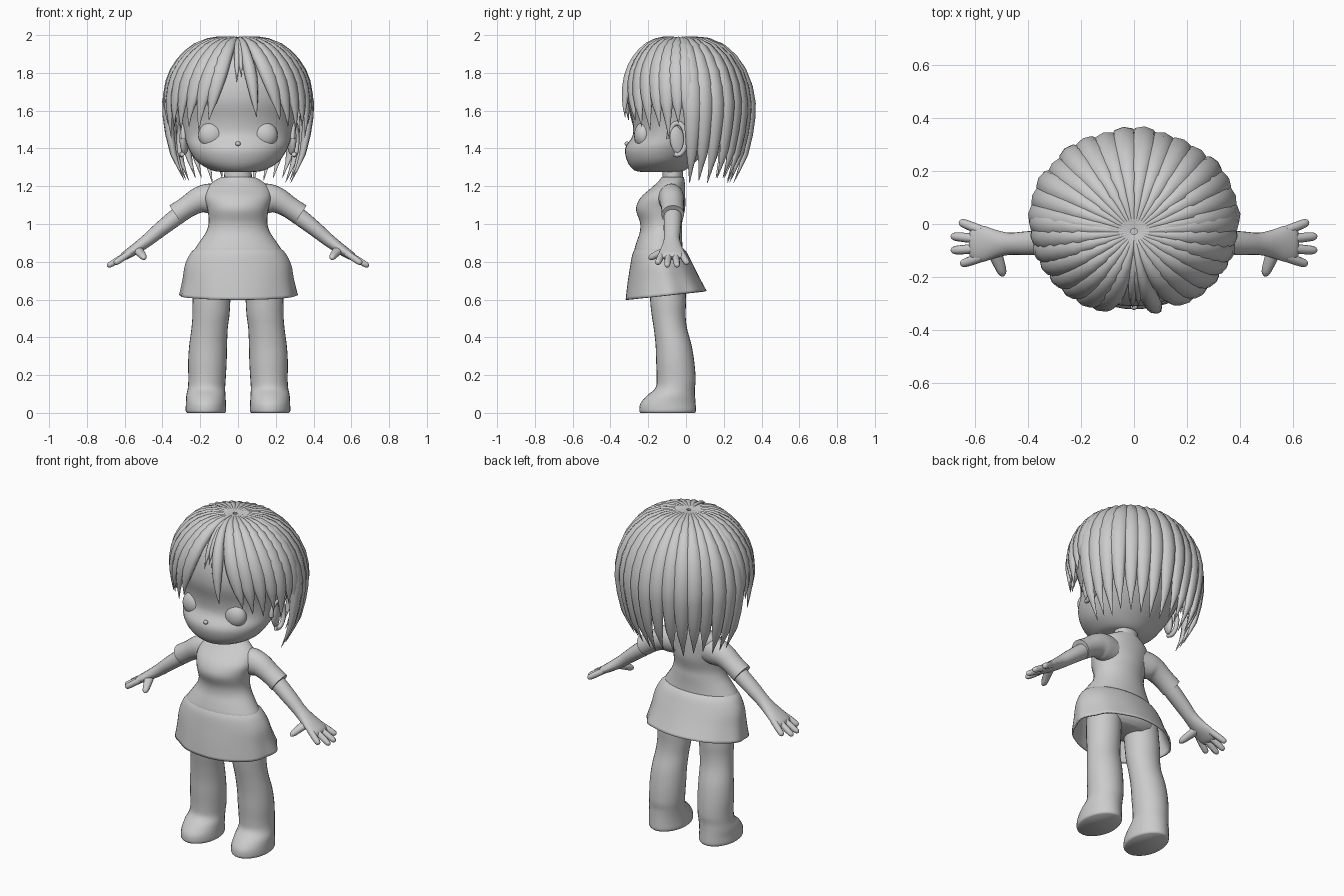
import bpy, math, random
from mathutils import Vector as V

if "Cube" in bpy.data.objects:
    bpy.data.objects.remove(bpy.data.objects["Cube"])

random.seed(4)
mat = bpy.data.materials.new("plain grey")
mat.diffuse_color = (0.6, 0.6, 0.6, 1)
mat.use_nodes = True
mat.node_tree.nodes["Principled BSDF"].inputs["Base Color"].default_value = mat.diffuse_color


def smooth(rows, k=4):
    """Catmull-Rom refinement of a table of number rows."""
    out = []
    for i in range(len(rows) - 1):
        p = [rows[max(0, min(len(rows) - 1, i + d))] for d in (-1, 0, 1, 2)]
        for j in range(k):
            t = j / k
            out.append([0.5 * (2 * b + (c - a) * t + (2 * a - 5 * b + 4 * c - d) * t * t
                               + (3 * b - a - 3 * c + d) * t ** 3) for a, b, c, d in zip(*p)])
    return out + [list(rows[-1])]


def finish(ob, mirror=False, angle=50):
    ob.data.materials.append(mat)
    if mirror:
        ob.modifiers.new("Mirror", 'MIRROR')
    bpy.ops.object.select_all(action='DESELECT')
    ob.select_set(True)
    bpy.context.view_layer.objects.active = ob
    bpy.ops.object.shade_smooth_by_angle(angle=math.radians(angle))
    return ob


def loft(name, rings, n=24, caps=(True, True), mirror=False, wave=None, angle=50):
    """Skin a list of rings, each (centre, half axis, half axis)."""
    verts, faces = [], []
    for i, (c, u, v) in enumerate(rings):
        for j in range(n):
            a = math.tau * j / n
            k = 1 + (wave(i / (len(rings) - 1), a) if wave else 0)
            verts.append(c + (u * math.cos(a) + v * math.sin(a)) * k)
    for i in range(len(rings) - 1):
        for j in range(n):
            a, b = i * n + j, i * n + (j + 1) % n
            faces.append((a, b, b + n, a + n))
    if caps[0]:
        faces.append(tuple(reversed(range(n))))
    if caps[1]:
        faces.append(tuple(range(len(verts) - n, len(verts))))
    me = bpy.data.meshes.new(name)
    me.from_pydata(verts, [], faces)
    ob = bpy.data.objects.new(name, me)
    bpy.context.collection.objects.link(ob)
    return finish(ob, mirror, angle)


def upright(rows, k=4):
    """Rows of (z, centre x, centre y, half width, half depth)."""
    return [(V((x, y, z)), V((w, 0, 0)), V((0, d, 0))) for z, x, y, w, d in smooth(rows, k)]


def along(rows, across, k=4):
    """Rows of (x, y, z, half width, half thickness) followed as a path."""
    rows = smooth(rows, k)
    pts = [V(r[:3]) for r in rows]
    rings = []
    for i, r in enumerate(rows):
        t = (pts[min(i + 1, len(pts) - 1)] - pts[max(i - 1, 0)]).normalized()
        u = across[i] if isinstance(across, list) else V(across)
        u = (u - t * u.dot(t)).normalized()
        rings.append((pts[i], u * r[3], t.cross(u) * r[4]))
    return rings


def ball(name, loc, scale, rot=(0, 0, 0), mirror=True):
    bpy.ops.mesh.primitive_uv_sphere_add(segments=24, ring_count=14, radius=1, location=loc, rotation=rot)
    ob = bpy.context.object
    ob.name = name
    ob.scale = scale
    bpy.ops.object.transform_apply(location=True, rotation=True, scale=True)
    return finish(ob, mirror)


# Head, face and neck
loft("head", upright([
    (1.275, 0, -.14, .08, .09), (1.285, 0, -.14, .14, .135), (1.33, 0, -.13, .215, .18),
    (1.40, 0, -.10, .262, .222), (1.47, 0, -.05, .285, .232), (1.55, 0, -.02, .305, .265),
    (1.65, 0, -.01, .33, .30), (1.75, 0, 0, .33, .305), (1.85, 0, 0, .29, .27),
    (1.93, 0, 0, .19, .18), (1.96, 0, 0, .07, .07)]), 40)
ball("eye", (.14, -.225, 1.47), (.07, .05, .07))
ball("nose", (0, -.313, 1.425), (.014, .012, .012), mirror=False)
ball("mouth", (0, -.308, 1.355), (.035, .008, .004), mirror=False)
loft("neck", upright([(1.2, 0, -.07, .075, .055), (1.34, 0, -.07, .07, .055)]))

# Ears: a shallow bowl with a raised rim
ball("ear_inner", (.285, -.045, 1.445), (.022, .042, .08), (.15, 0, .3))
rim = []
for i in range(17):
    a = math.radians(-110 + 290 * i / 16)
    rim.append((.30 + .012 * math.cos(a), -.045 + .045 * math.cos(a), 1.45 + .085 * math.sin(a), .013, .013))
loft("ear_rim", along(rim, (1, 0, 0), 1), 8, mirror=True)

# Shirt and sleeves
loft("shirt", upright([
    (.855, 0, -.145, .232, .127), (.87, 0, -.145, .228, .127), (.91, 0, -.14, .20, .12),
    (.96, 0, -.132, .168, .112), (1.01, 0, -.132, .155, .112), (1.08, 0, -.135, .162, .13),
    (1.14, 0, -.122, .176, .118), (1.19, 0, -.095, .165, .09), (1.225, 0, -.077, .13, .07),
    (1.25, 0, -.07, .085, .058)]), 36)
loft("sleeve", along([
    (.09, -.08, 1.135, .06, .075), (.16, -.078, 1.135, .068, .078), (.21, -.075, 1.125, .065, .068),
    (.27, -.072, 1.09, .06, .058), (.33, -.07, 1.05, .06, .058)], (0, 1, 0)), mirror=True)

# Skirt: open flared cloth with soft folds and a lifted back hem
skirt = [(c, u, v + V((0, 0, .022 * i / 16)))
         for i, (c, u, v) in enumerate(upright([
             (.868, 0, -.145, .212, .115), (.84, 0, -.14, .243, .135), (.78, 0, -.132, .272, .155),
             (.70, 0, -.12, .285, .18), (.62, 0, -.105, .302, .205)]))]
sk = loft("skirt", skirt, 64, (True, False),
          wave=lambda t, a: .025 * t * t * math.sin(9 * a + .6) * (.5 + .5 * math.sin(2 * a + 1)))
sk.modifiers.new("Cloth", 'SOLIDIFY').thickness = .01
loft("hips", upright([(.66, 0, -.1, .16, .09), (.70, 0, -.1, .23, .12), (.8, 0, -.12, .23, .13)]))

# Legs with feet
loft("leg", upright([
    (.0, .17, -.097, .10, .143), (.012, .17, -.097, .107, .15), (.05, .17, -.095, .106, .146),
    (.09, .17, -.08, .104, .128), (.13, .167, -.058, .099, .105), (.18, .164, -.052, .099, .103),
    (.27, .162, -.057, .102, .101), (.36, .158, -.066, .10, .095), (.45, .15, -.083, .096, .088),
    (.52, .143, -.092, .098, .09), (.60, .14, -.095, .10, .095), (.74, .13, -.10, .10, .095)]),
    28, mirror=True)

# Arms, palms, fingers
loft("arm", along([
    (.26, -.07, 1.09, .045, .043), (.33, -.07, 1.035, .047, .045), (.41, -.073, .972, .045, .04),
    (.47, -.075, .922, .042, .035), (.52, -.075, .884, .052, .031), (.57, -.075, .85, .068, .026),
    (.605, -.075, .828, .066, .021), (.62, -.075, .819, .05, .01)], (0, 1, 0)), 20, mirror=True)
for i, (y0, x1, y1, z1) in enumerate([(-.025, .66, .008, .79), (-.058, .692, -.046, .776),
                                      (-.092, .692, -.10, .776), (-.125, .655, -.152, .79)]):
    a, b = V((.575, y0, .845)), V((x1, y1, z1))
    rows = [(*a.lerp(b, t), r, r) for t, r in ((0, .018), (.5, .018), (.85, .016), (.96, .011), (1, .004))]
    loft(f"finger_{i + 1}", along(rows, (0, 1, 0), 3), 10, mirror=True)
loft("thumb", along([
    (.535, -.09, .868, .03, .022), (.515, -.14, .845, .024, .02), (.502, -.175, .828, .019, .018),
    (.498, -.19, .82, .013, .012), (.497, -.198, .816, .004, .004)], (1, 0, 0), 3), 10, mirror=True)

# Hair: locks laid from the crown along one dome profile of (radius share, height)
dome = smooth([(.04, 1.965), (.28, 1.97), (.55, 1.94), (.78, 1.865), (.93, 1.765), (1, 1.65),
               (1, 1.55), (.95, 1.4), (.86, 1.3), (.74, 1.2)], 8)


def lock(name, start, end, tip, width=.05, size=1.0, depth=.032):
    path = [p for p in dome if p[0] < .6 or p[1] >= tip]
    rows, side = [], []
    for i in range(13):
        t = i / 12
        f, z = path[round(t * (len(path) - 1))]
        a = math.radians(start + (end - start) * t)
        g = f * (1 + (size - 1) * t)
        taper = 1 if t < .6 else max(.03, 1 - ((t - .6) / .4) ** 1.5)
        rows.append((.377 * g * math.sin(a), -.333 * g * math.cos(a) - .03 * (1 - f), z,
                     max(.016, width * min(1, f + .1)) * taper, depth * (.6 + .4 * min(1, f)) * taper))
        side.append(V((math.cos(a), math.sin(a), 0)))
    loft(name, along(rows, side, 1), 8, angle=70)


# Long back locks
for i in range(16):
    a = 96 + 168 * i / 15
    lock(f"back_hair_{i + 1}", a, a, 1.22 + random.uniform(-.012, .02), size=random.uniform(.97, 1.03))
# Short side locks over the ears, swept fringe and fine centre wisps
fringe = [(-7, -24, 1.55), (-16, -34, 1.49), (-27, -44, 1.50), (-40, -54, 1.48), (-53, -64, 1.50),
          (-66, -74, 1.44), (-78, -83, 1.53), (-90, -91, 1.50),
          (5, 15, 1.56), (14, 36, 1.54), (27, 45, 1.50), (40, 55, 1.48), (53, 65, 1.50),
          (66, 74, 1.44), (78, 83, 1.53), (90, 91, 1.50)]
for i, (a, b, z) in enumerate(fringe):
    lock(f"fringe_{i + 1}", a, b, z, width=.036 if a == 5 else .05)
lock("wisp_left", -1, -1, 1.74, .02, depth=.02)
lock("wisp_right", 2, 3, 1.77, .022, depth=.02)
